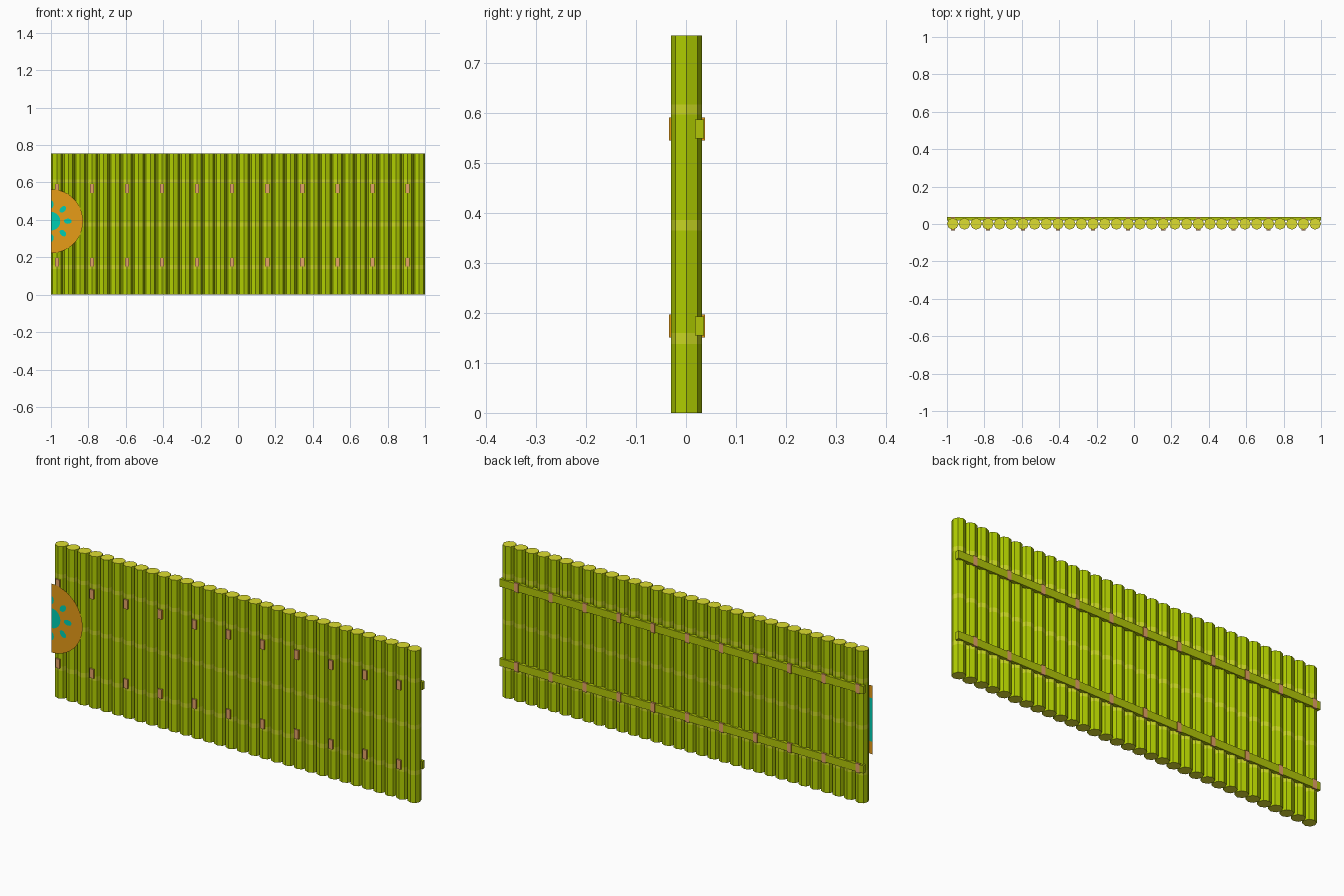
import bpy, bmesh, math

if "Cube" in bpy.data.objects:
    bpy.data.objects.remove(bpy.data.objects["Cube"])

POLES, R, HEIGHT, Y0 = 32, 0.0313, 0.755, 0.001
STEP = 2 / POLES
BANDS = [(0.138, 0.160), (0.365, 0.386), (0.597, 0.617)]
RAILS = [0.174, 0.568]


def material(name, r, g, b):
    lin = lambda c: ((c / 255 + 0.055) / 1.055) ** 2.4 if c > 10 else c / 255 / 12.92
    m = bpy.data.materials.new(name)
    m.diffuse_color = (lin(r), lin(g), lin(b), 1)
    m.use_nodes = True
    m.node_tree.nodes["Principled BSDF"].inputs["Base Color"].default_value = m.diffuse_color
    return m


GREEN = material("bamboo green", 176, 205, 0)
BAND = material("bamboo node", 202, 216, 34)
CUT = material("cut end", 222, 222, 48)
RAIL = material("rail green", 178, 198, 8)
TIE = material("rope brown", 228, 162, 104)
ORANGE = material("emblem orange", 233, 158, 24)
TEAL = material("emblem teal", 0, 206, 180)


def finish(name, bm, *mats):
    bmesh.ops.recalc_face_normals(bm, faces=bm.faces)
    me = bpy.data.meshes.new(name)
    bm.to_mesh(me)
    bm.free()
    for m in mats:
        me.materials.append(m)
    ob = bpy.data.objects.new(name, me)
    bpy.context.collection.objects.link(ob)
    return ob


def box(bm, lo, hi):
    """Add a box between two corners."""
    verts = bmesh.ops.create_cube(bm, size=1)["verts"]
    for v in verts:
        v.co = [lo[i] if v.co[i] < 0 else hi[i] for i in range(3)]


def sheet(bm, y, points):
    """Add a flat face facing the front from (x, z) points."""
    return bm.faces.new([bm.verts.new((x, y, z)) for x, z in points])


# Upright bamboo poles: eight sides, node bands and pale cut ends
levels = [0] + [z for b in BANDS for z in b] + [HEIGHT]
for i in range(POLES):
    x = -1 + STEP * (i + 0.5)
    bm = bmesh.new()
    rings = [[bm.verts.new((x + R * math.cos(k * math.pi / 4), Y0 + R * math.sin(k * math.pi / 4), z))
              for k in range(8)] for z in levels]
    for n in range(len(rings) - 1):
        for k in range(8):
            j = (k + 1) % 8
            f = bm.faces.new((rings[n][k], rings[n][j], rings[n + 1][j], rings[n + 1][k]))
            f.material_index = n % 2
    for ring in (rings[0], rings[-1]):
        bm.faces.new(ring).material_index = 2
    finish(f"pole_{i + 1}", bm, GREEN, BAND, CUT)

# Two rails along the back, with rope ties round every third pole
for n, z in enumerate(RAILS):
    bm = bmesh.new()
    box(bm, (-1, 0.018, z - 0.019), (1, 0.0365, z + 0.019))
    finish(f"rail_{n + 1}", bm, RAIL)
    bm = bmesh.new()
    for i in range(0, POLES, 3):
        x = -1 + STEP * (i + 0.5)
        box(bm, (x - 0.011, -0.0345, z - 0.023), (x + 0.011, 0.038, z + 0.023))
    ties = finish(f"rope_ties_{n + 1}", bm, TIE, ORANGE)
    for p in ties.data.polygons:  # warmer strands on the narrow sides
        p.material_index = int(abs(p.normal.x) > 0.5)

# Half-round emblem at the left end: flat disc, half centre and petals
CX, CZ, EY = -1.0, 0.393, -0.0362


def half_disc(name, radius, y, mat, sides):
    bm = bmesh.new()
    sheet(bm, y, [(CX + radius * math.cos(a), CZ + radius * math.sin(a))
                  for a in (-math.pi / 2 + math.pi * k / sides for k in range(sides + 1))])
    finish(name, bm, mat)


half_disc("emblem_disc", 0.171, EY, ORANGE, 24)
half_disc("emblem_centre", 0.05, EY - 0.0006, TEAL, 10)

bm = bmesh.new()
for deg in (-90, -45, 0, 45, 90):
    a = math.radians(deg)
    pts = []
    for k in range(12):
        t = 2 * math.pi * k / 12
        u, v = 0.09 + 0.021 * math.cos(t), 0.014 * math.sin(t)
        px = u * math.cos(a) - v * math.sin(a)
        pts.append((CX + max(px, 0), CZ + u * math.sin(a) + v * math.cos(a)))  # stop at the straight edge
    sheet(bm, EY - 0.0006, pts)
finish("emblem_petals", bm, TEAL)

# Teal strip on the back of the emblem, along its straight edge
bm = bmesh.new()
sheet(bm, EY + 0.0006, [(CX, CZ - 0.108), (CX + 0.016, CZ - 0.108),
                        (CX + 0.016, CZ + 0.108), (CX, CZ + 0.108)])
finish("emblem_back_strip", bm, TEAL)
